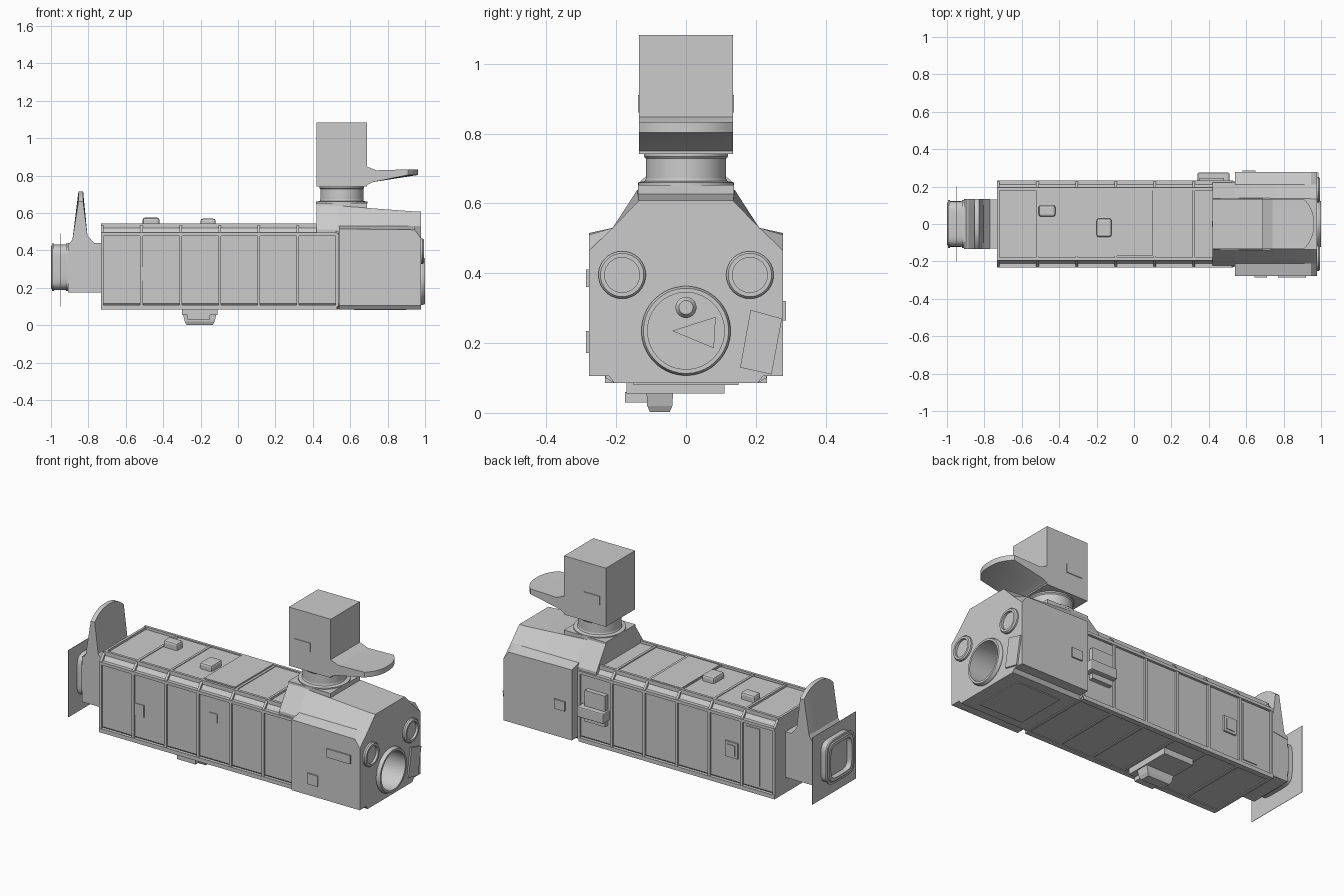
import bpy, bmesh, math
from mathutils import Vector

cube = bpy.data.objects.get("Cube")
if cube:
    bpy.data.objects.remove(cube, do_unlink=True)

# One painted metal colour
metal = bpy.data.materials.new("grey_metal")
metal.use_nodes = True
GREY = (0.6, 0.6, 0.6, 1)
metal.diffuse_color = GREY
metal.node_tree.nodes["Principled BSDF"].inputs["Base Color"].default_value = GREY


def finish(name, bm):
    bmesh.ops.recalc_face_normals(bm, faces=bm.faces)
    mesh = bpy.data.meshes.new(name)
    bm.to_mesh(mesh)
    bm.free()
    mesh.materials.append(metal)
    ob = bpy.data.objects.new(name, mesh)
    bpy.context.collection.objects.link(ob)
    return ob


def loft(name, rings, closed=False):
    """Skin a list of equal-length rings; cap the ends unless closed."""
    bm = bmesh.new()
    rows = [[bm.verts.new(p) for p in ring] for ring in rings]
    n = len(rows[0])
    pairs = list(zip(rows, rows[1:])) + ([(rows[-1], rows[0])] if closed else [])
    for a, b in pairs:
        for i in range(n):
            j = (i + 1) % n
            bm.faces.new((a[i], a[j], b[j], b[i]))
    if not closed:
        bm.faces.new(rows[0])
        bm.faces.new(rows[-1])
    return finish(name, bm)


def box(name, xs, ys, zs, bevel=0):
    ob = loft(name, [[(x, ys[0], zs[0]), (x, ys[1], zs[0]), (x, ys[1], zs[1]), (x, ys[0], zs[1])] for x in xs])
    if bevel:
        mod = ob.modifiers.new("edge", 'BEVEL')
        mod.width, mod.segments = bevel, 2
    return ob


def section(x, half):
    """Mirrored cross-section at x from (y, z) points, bottom to top."""
    return [(x, y, z) for y, z in half] + [(x, -y, z) for y, z in reversed(half)]


def circle(r, n=48, power=1.0):
    """Unit outline; power below 1 makes it a rounded square."""
    pts = []
    for i in range(n):
        a = 2 * math.pi * (i + 0.5) / n
        c, s = math.cos(a), math.sin(a)
        pts.append((math.copysign(abs(c) ** power, c) * r, math.copysign(abs(s) ** power, s) * r))
    return pts


def turned(name, axis, centre, steps, power=1.0, closed=False):
    """Steps of (position along axis, radius) about x or z."""
    a, b = centre
    rings = [[(t, a + u, b + v) if axis == 'x' else (a + u, b + v, t)
              for u, v in circle(r, power=power)] for t, r in steps]
    return loft(name, rings, closed)


def pipe(name, centre, x0, x1, outer, inner, power=1.0):
    lip = (x1 - x0) * 0.3
    return turned(name, 'x', centre, [(x0, outer), (x1 - lip, outer), (x1, (outer * 2 + inner) / 3),
                                      (x1, inner), (x0, inner)], power, True)


# Long ribbed hull
HULL = [(0.2, 0.09), (0.218, 0.115), (0.218, 0.485), (0.185, 0.528)]
RIB = [(0.205, 0.085), (0.23, 0.1), (0.23, 0.49), (0.19, 0.54)]
loft("hull", [section(-0.72, HULL), section(0.56, HULL)])
PITCH = 0.209
stations = [-0.725 + PITCH * i for i in range(7)]
for x in stations:
    loft("hull_rib", [section(x - 0.007, RIB), section(x + 0.007, RIB)])
for side in (-1, 1):
    for name, zs in (("lower_rail", (0.085, 0.108)), ("upper_rail", (0.478, 0.495))):
        box(name, (-0.732, 0.53), sorted((side * 0.2, side * 0.232)), zs)
    box("roof_rail", (-0.732, 0.42), sorted((side * 0.18, side * 0.195)), (0.52, 0.543))

# Hull panels and roof modules
box("roof_panel", (-0.52, 0.31), (-0.17, 0.185), (0.52, 0.536))
box("roof_panel_raised", (-0.1, 0.1), (-0.17, 0.185), (0.53, 0.545))
box("roof_module", (-0.51, -0.42), (0.04, 0.1), (0.52, 0.575), 0.012)
box("roof_module", (-0.2, -0.12), (-0.07, 0.03), (0.52, 0.57), 0.012)
box("rear_hatch", (-0.49, -0.41), (0.21, 0.227), (0.25, 0.34))
box("rear_hatch_inner", (-0.475, -0.425), (0.21, 0.231), (0.265, 0.325))
box("rear_panel", (-0.63, -0.54), (0.21, 0.223), (0.13, 0.46))
box("front_hatch", (-0.03, 0.02), (-0.223, -0.21), (0.33, 0.385))
box("front_hatch", (-0.52, -0.45), (-0.223, -0.21), (0.24, 0.31))
box("rear_box", (0.34, 0.51), (0.21, 0.275), (0.25, 0.31), 0.006)
box("rear_box_back", (0.35, 0.48), (0.21, 0.245), (0.22, 0.4))

# Belly sensor
box("belly_plate", (-0.3, -0.11), (-0.17, 0.11), (0.055, 0.1))
box("belly_side_box", (-0.27, -0.15), (-0.175, -0.11), (0.03, 0.06))
loft("belly_sensor", [[(x, y, z) for x, y in ((-0.205 - a, -0.075 - b), (-0.205 + a, -0.075 - b),
                                             (-0.205 + a, -0.075 + b), (-0.205 - a, -0.075 + b))]
                      for z, a, b in ((0.06, 0.09, 0.038), (0.02, 0.08, 0.036), (0.002, 0.07, 0.028))])

# Head with a bored front
BACK = [(0.205, 0.085), (0.22, 0.105), (0.278, 0.105), (0.278, 0.515), (0.21, 0.53), (0.14, 0.638)]
FACE = [(0.205, 0.085), (0.22, 0.105), (0.278, 0.105), (0.278, 0.465), (0.21, 0.53), (0.135, 0.608)]
MID = [(y, z if i != 3 else 0.51) for i, (y, z) in enumerate(FACE)]
head = loft("head", [section(0.54, BACK), section(0.945, MID), section(0.978, FACE)])
bore = turned("bore_cutter", 'x', (0, 0.235), [(0.78, 0.112), (1.1, 0.112)])
bore.hide_render = True
bore.hide_set(True)
cut = head.modifiers.new("bore", 'BOOLEAN')
cut.operation, cut.object, cut.solver = 'DIFFERENCE', bore, 'EXACT'
pipe("bore_rim", (0, 0.235), 0.95, 1.0, 0.128, 0.11)
turned("bore_knob", 'x', (0, 0.302), [(0.775, 0.03), (0.85, 0.03), (0.865, 0.02)])
loft("bore_wedge", [[(x, -0.04, 0.235), (x, 0.08, 0.185), (x, 0.085, 0.275)] for x in (0.775, 0.8)])
for side in (-1, 1):
    pipe("lamp_ring", (side * 0.183, 0.395), 0.97, 0.995, 0.068, 0.05)
    turned("lamp_disc", 'x', (side * 0.183, 0.395), [(0.97, 0.052), (0.981, 0.052)])

# Slanted plate on the face
tilt = [(0.155, 0.12), (0.245, 0.1), (0.275, 0.26), (0.185, 0.285)]
loft("face_plate", [[(x, y, z + 0.01) for y, z in tilt] for x in (0.97, 0.987)])

# Head shoulders, side plates and underside plate
SHOULDER = [(0.222, 0.49), (0.222, 0.512), (0.137, 0.64)]
loft("shoulder", [section(0.42, SHOULDER), section(0.56, SHOULDER)])
box("side_plate", (0.77, 0.92), (-0.286, -0.27), (0.36, 0.41))
box("side_plate", (0.645, 0.71), (-0.286, -0.27), (0.172, 0.235))
box("side_plate", (0.58, 0.65), (0.27, 0.286), (0.265, 0.32))
box("head_underplate", (0.62, 0.9), (-0.15, 0.15), (0.08, 0.09))

# Turret
X = 0.555
box("turret_base", (0.42, 0.69), (-0.137, 0.137), (0.6, 0.653))
turned("turret_neck", 'z', (X, 0), [(0.65, 0.138), (0.66, 0.138), (0.664, 0.118), (0.672, 0.115),
                                    (0.728, 0.115), (0.734, 0.12), (0.75, 0.12)])
box("turret_block", (0.421, 0.69), (-0.134, 0.134), (0.742, 1.083))
for side in (-1, 1):
    box("turret_side_panel", (0.46, 0.56), sorted((side * 0.13, side * 0.138)), (0.86, 0.91))


def blade(name, root, tip, place):
    """Tapered blade whose tip follows a rounded outline across y."""
    rings = []
    for i in range(17):
        t = -1 + i / 8
        reach = 1 - 0.2 * abs(t) ** 2.5
        y = t * 0.134
        rings.append([place(u, y, v) for u, v in root] + [place(u * reach, y, v) for u, v in tip])
    return loft(name, rings)


blade("visor", [(0.05, 0.828), (0, 0.848), (-0.01, 0.745), (0.03, 0.765)],
      [(0.272, 0.803), (0.272, 0.833)], lambda u, y, v: (0.69 + u, y, v))
blade("tail_fin", [(0.04, -0.805), (0, -0.77), (-0.02, -0.91), (0.02, -0.885)],
      [(0.275, -0.853), (0.275, -0.828)], lambda u, y, v: (v, y, 0.44 + u))

# Tail coupling
box("tail_block", (-0.91, -0.72), (-0.132, 0.132), (0.175, 0.44))
box("tail_plate", (-0.952, -0.95), (-0.2, 0.2), (0.1, 0.49))
turned("tail_core", 'x', (0, 0.31), [(-0.97, 0.1), (-0.9, 0.1)], 0.4)
tail = turned("tail_tube", 'x', (0, 0.31), [(-0.9, 0.118), (-0.925, 0.122), (-0.99, 0.122), (-1.0, 0.112),
                                           (-1.0, 0.095), (-0.9, 0.095)], 0.4, True)
for x in (-0.915, -0.99):
    turned("tail_collar", 'x', (0, 0.31), [(x - 0.005, 0.128), (x + 0.005, 0.128), (x + 0.005, 0.1),
                                          (x - 0.005, 0.1)], 0.4, True)

# Smooth the round parts, keeping sharp edges
for ob in bpy.context.scene.objects:
    if ob.type == 'MESH' and ob.name.split(".")[0] in {
            "bore_rim", "lamp_ring", "lamp_disc", "turret_neck", "tail_tube", "tail_collar",
            "bore_knob", "visor", "tail_fin", "head"}:
        bpy.ops.object.select_all(action='DESELECT')
        ob.select_set(True)
        bpy.context.view_layer.objects.active = ob
        bpy.ops.object.shade_smooth_by_angle(angle=math.radians(20))
